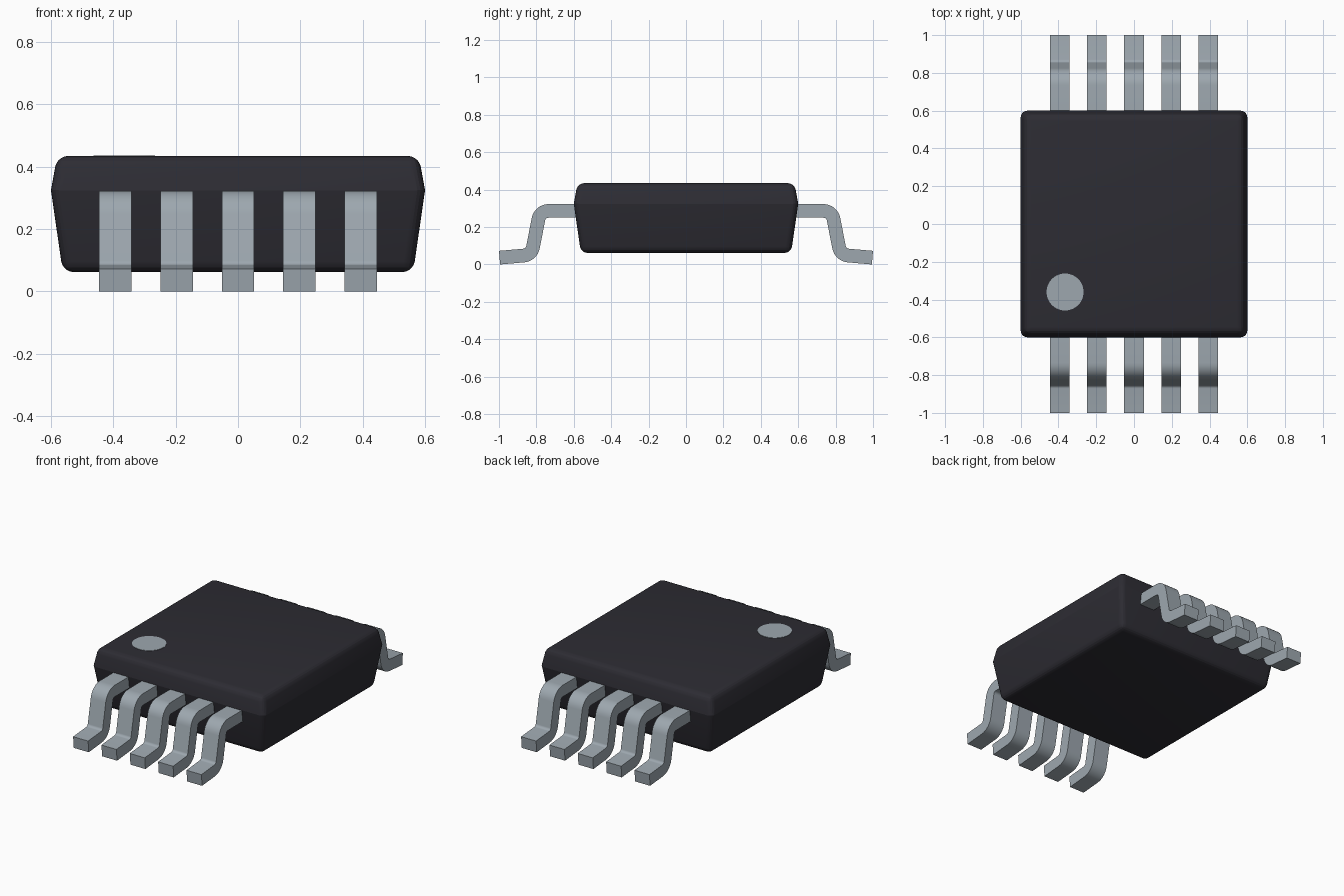
import bpy, bmesh, math

cube = bpy.data.objects.get("Cube")
if cube:
    bpy.data.objects.remove(cube, do_unlink=True)


def make_material(name, rgb):
    mat = bpy.data.materials.new(name)
    mat.use_nodes = True
    mat.diffuse_color = (*rgb, 1)
    mat.node_tree.nodes["Principled BSDF"].inputs["Base Color"].default_value = (*rgb, 1)
    return mat


def finish(name, bm, mat, angle):
    bmesh.ops.recalc_face_normals(bm, faces=bm.faces[:])
    mesh = bpy.data.meshes.new(name)
    bm.to_mesh(mesh)
    bm.free()
    mesh.materials.append(mat)
    obj = bpy.data.objects.new(name, mesh)
    bpy.context.collection.objects.link(obj)
    bpy.ops.object.select_all(action="DESELECT")
    obj.select_set(True)
    bpy.context.view_layer.objects.active = obj
    bpy.ops.object.shade_smooth_by_angle(angle=math.radians(angle))
    return obj


black = make_material("black plastic", (0.026, 0.025, 0.033))
metal = make_material("grey metal", (0.34, 0.39, 0.43))

BOTTOM, SEAM, TOP = 0.062, 0.325, 0.435


# Package body: two tapered halves meeting at a sharp seam, other edges rounded
def build_body():
    bm = bmesh.new()
    rings = []
    for half, z in ((0.562, BOTTOM), (0.6, SEAM), (0.58, TOP)):
        rings.append([bm.verts.new((sx * half, sy * half, z))
                      for sx, sy in ((-1, -1), (1, -1), (1, 1), (-1, 1))])
    for low, high in zip(rings, rings[1:]):
        for i in range(4):
            j = (i + 1) % 4
            bm.faces.new((low[i], low[j], high[j], high[i]))
    bm.faces.new(rings[0][::-1])
    bm.faces.new(rings[2])
    seam = set(rings[1])
    rounded = [e for e in bm.edges if not seam.issuperset(e.verts)]
    bmesh.ops.bevel(bm, geom=rounded, offset=0.035, segments=5,
                    profile=0.5, affect="EDGES")
    finish("package_body", bm, black, 14)


# Centre line of a gull-wing lead as (y, z, heading), walked out from the body
def lead_path():
    radius, steps = 0.055, 8
    y, z, heading = 0.56, 0.2865, 0.0
    path = [(y, z, heading)]
    for length, target in ((0.175, -79), (0.1526, -5), (0.13, None)):
        y += length * math.cos(heading)
        z += length * math.sin(heading)
        path.append((y, z, heading))
        if target is None:
            break
        turn = (math.radians(target) - heading) / steps
        chord = 2 * radius * math.sin(abs(turn) / 2)
        for _ in range(steps):
            y += chord * math.cos(heading + turn / 2)
            z += chord * math.sin(heading + turn / 2)
            heading += turn
            path.append((y, z, heading))
    return path


# Sweep a rectangular section along the lead path
def build_lead(name, x, side, width=0.104, thickness=0.073):
    bm = bmesh.new()
    sections = []
    for y, z, a in lead_path():
        ny, nz = -math.sin(a) * thickness / 2, math.cos(a) * thickness / 2
        sections.append([bm.verts.new((x + u * width / 2, side * (y + v * ny), z + v * nz))
                         for u, v in ((-1, -1), (1, -1), (1, 1), (-1, 1))])
    for s, t in zip(sections, sections[1:]):
        for i in range(4):
            j = (i + 1) % 4
            bm.faces.new((s[i], s[j], t[j], t[i]))
    bm.faces.new(sections[0])
    bm.faces.new(sections[-1])
    finish(name, bm, metal, 30)


# Round orientation mark on the top face
def build_mark():
    bm = bmesh.new()
    bmesh.ops.create_cone(bm, cap_ends=True, segments=48, radius1=0.098,
                          radius2=0.098, depth=0.004)
    mark = finish("orientation_mark", bm, metal, 30)
    mark.location = (-0.365, -0.36, TOP)


build_body()
build_mark()
for side, label in ((-1, "front"), (1, "back")):
    for i in range(5):
        build_lead(f"{label}_lead_{i + 1}", (i - 2) * 0.197, side)
